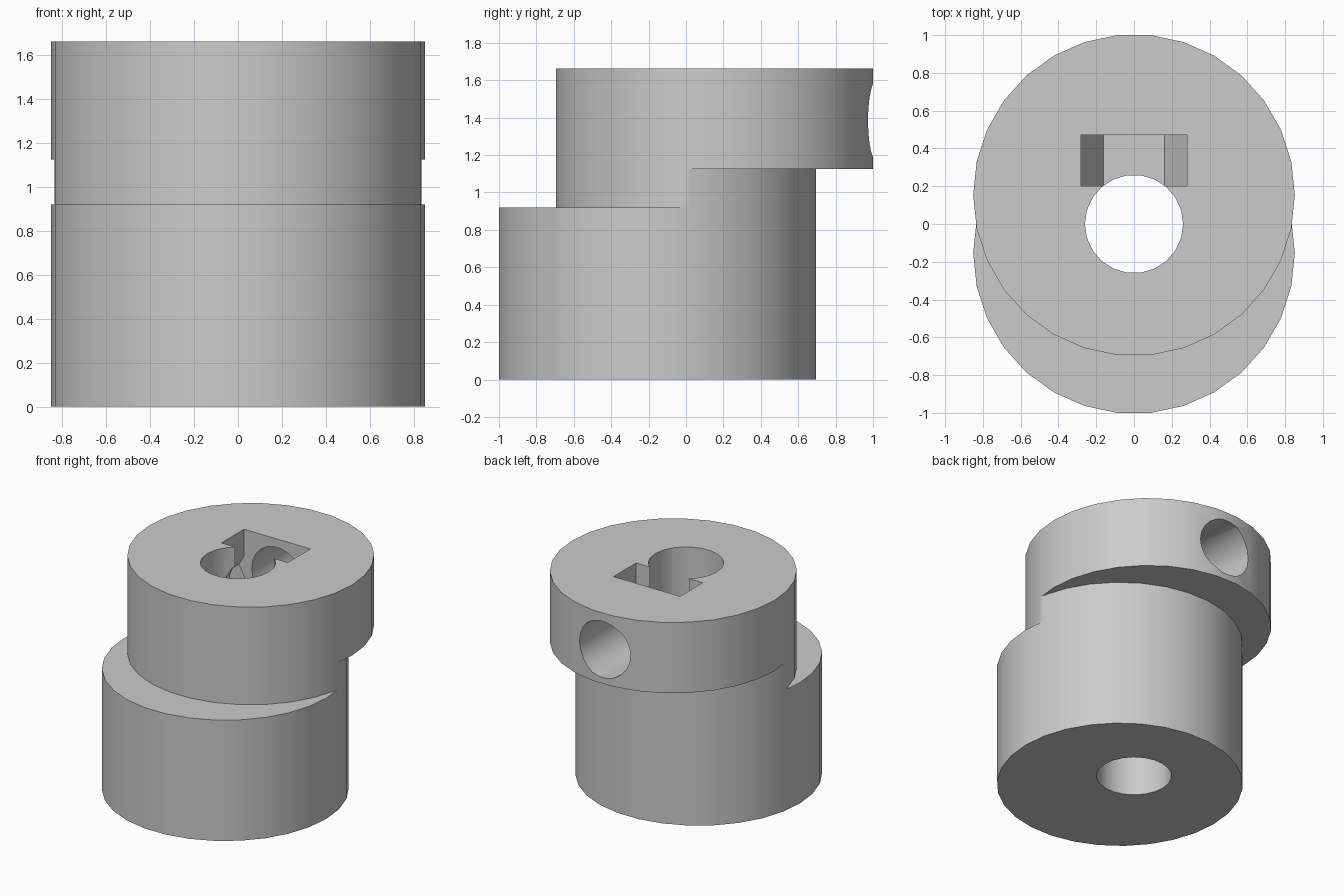
import bpy, bmesh, math

if "Cube" in bpy.data.objects:
    bpy.data.objects.remove(bpy.data.objects["Cube"])

R, C = 0.8515, 0.153                  # disc radius and offset of each axis from the centre
Z_STEP, Z_LIP, TOP = 0.92, 1.125, 1.663
HOLE_Z = 1.385

grey = bpy.data.materials.new("plain grey")
grey.diffuse_color = (0.6, 0.6, 0.6, 1)
grey.use_nodes = True
grey.node_tree.nodes["Principled BSDF"].inputs["Base Color"].default_value = grey.diffuse_color


def prism(name, outline, start, direction):
    """Extrude a closed outline of 3D points along a direction."""
    bm = bmesh.new()
    face = bm.faces.new([bm.verts.new(p) for p in outline])
    new = bmesh.ops.extrude_face_region(bm, geom=[face])["geom"]
    bmesh.ops.translate(bm, vec=direction,
                        verts=[v for v in new if isinstance(v, bmesh.types.BMVert)])
    bmesh.ops.translate(bm, vec=start, verts=bm.verts)
    bmesh.ops.recalc_face_normals(bm, faces=bm.faces)
    mesh = bpy.data.meshes.new(name)
    bm.to_mesh(mesh)
    bm.free()
    mesh.materials.append(grey)
    obj = bpy.data.objects.new(name, mesh)
    bpy.context.collection.objects.link(obj)
    return obj


def ring(r, n):
    return [(r * math.cos(2 * math.pi * i / n), r * math.sin(2 * math.pi * i / n)) for i in range(n)]


def drum(name, r, n, y, z0, z1):
    return prism(name, [(a, b, 0) for a, b in ring(r, n)], (0, y, z0), (0, 0, z1 - z0))


def combine(body, tool, operation):
    """Apply a boolean and discard the tool."""
    mod = body.modifiers.new(operation, 'BOOLEAN')
    mod.operation, mod.object, mod.solver = operation, tool, 'EXACT'
    bpy.context.view_layer.objects.active = body
    bpy.ops.object.modifier_apply(modifier=mod.name)
    bpy.data.objects.remove(tool, do_unlink=True)


# Two offset drums joined by a neck where they overlap
body = drum("offset_collar", R, 30, -C, 0, Z_STEP)
neck = drum("neck", R, 30, -C, Z_STEP, Z_LIP)
combine(neck, drum("neck_trim", R, 30, C, Z_STEP - 0.2, Z_LIP + 0.2), 'INTERSECT')
combine(body, neck, 'UNION')
combine(body, drum("upper_drum", R, 30, C, Z_LIP, TOP), 'UNION')

# Vertical shaft bore
combine(body, drum("shaft_bore", 0.26, 22, 0, -0.2, TOP + 0.2), 'DIFFERENCE')

# Nut pocket: hexagonal seat opening upward through a straight slot
half = [(0.162, HOLE_Z - 0.28), (0.323, HOLE_Z), (0.28, HOLE_Z + 0.075), (0.28, TOP + 0.2)]
profile = half + [(-x, z) for x, z in reversed(half)]
combine(body, prism("nut_pocket", [(x, 0, z) for x, z in profile], (0, 0.2, 0), (0, 0.272, 0)),
        'DIFFERENCE')

# Set-screw hole from the back wall into the bore
combine(body, prism("screw_hole", [(a, 0, b) for a, b in ring(0.215, 22)],
                    (0, 0, HOLE_Z), (0, 1.3, 0)), 'DIFFERENCE')

bpy.ops.object.select_all(action='DESELECT')
body.select_set(True)
bpy.context.view_layer.objects.active = body
bpy.ops.object.shade_smooth_by_angle(angle=math.radians(30))
